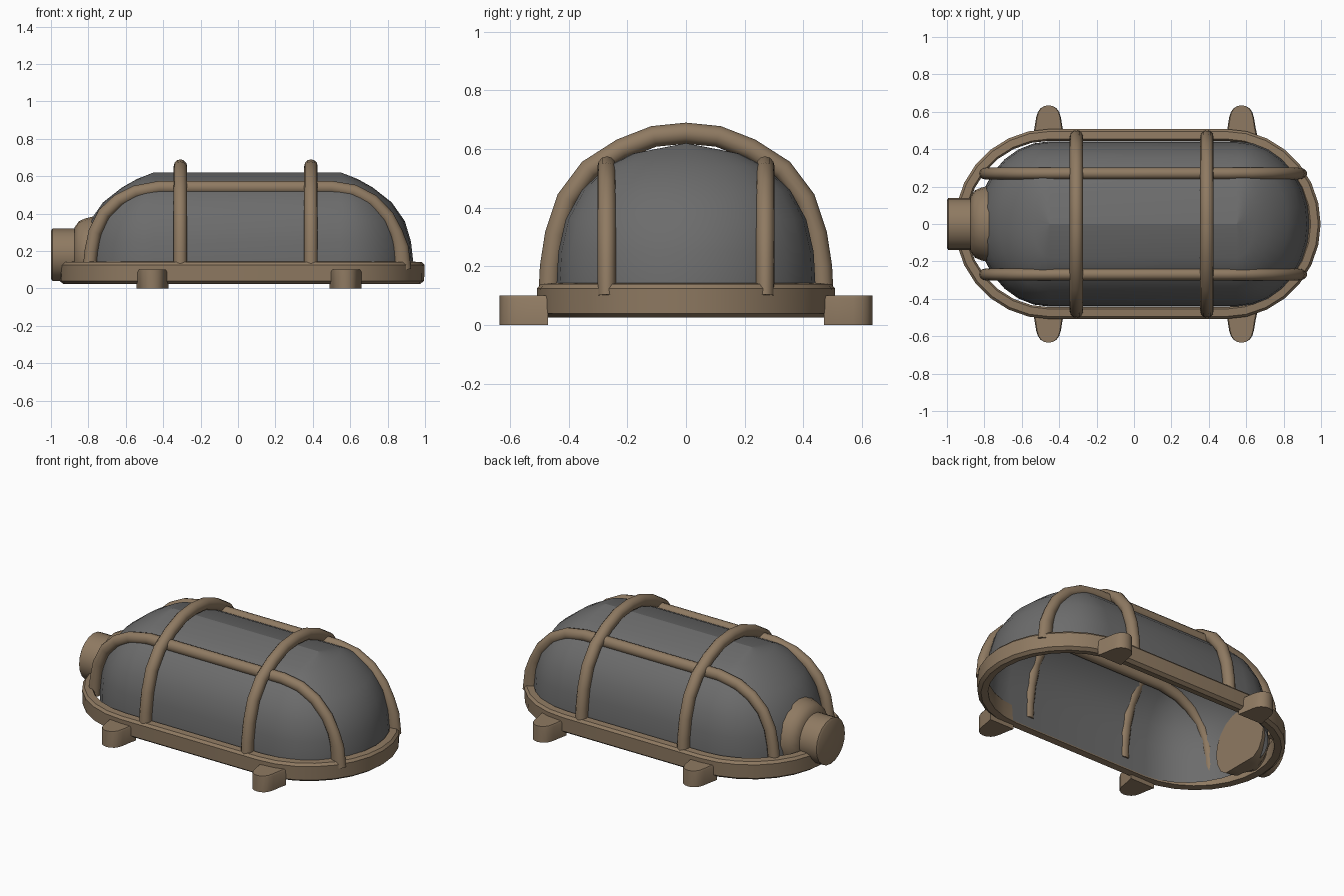
import bpy, bmesh, math
from mathutils import Vector

if "Cube" in bpy.data.objects:
    bpy.data.objects.remove(bpy.data.objects["Cube"])


def material(name, rgb):
    m = bpy.data.materials.new(name)
    m.diffuse_color = (*rgb, 1)
    m.use_nodes = True
    m.node_tree.nodes["Principled BSDF"].inputs["Base Color"].default_value = m.diffuse_color
    return m


BRONZE = material("brown metal", (0.275, 0.195, 0.122))
GLASS = material("grey glass", (0.15, 0.15, 0.15))


def finish(name, bm, mat, angle=40):
    bmesh.ops.remove_doubles(bm, verts=bm.verts, dist=1e-5)
    bmesh.ops.recalc_face_normals(bm, faces=bm.faces)
    me = bpy.data.meshes.new(name)
    bm.to_mesh(me)
    bm.free()
    me.materials.append(mat)
    ob = bpy.data.objects.new(name, me)
    bpy.context.collection.objects.link(ob)
    bpy.context.view_layer.objects.active = ob
    ob.select_set(True)
    bpy.ops.object.shade_smooth_by_angle(angle=math.radians(angle))
    ob.select_set(False)
    return ob


def loft(name, loops, mat, closed=False, caps=False, angle=40):
    """Skin a list of closed point loops."""
    bm = bmesh.new()
    rows = [[bm.verts.new(p) for p in loop] for loop in loops]
    n = len(rows[0])
    pairs = list(zip(rows, rows[1:])) + ([(rows[-1], rows[0])] if closed else [])
    for a, b in pairs:
        for i in range(n):
            j = (i + 1) % n
            bm.faces.new((a[i], a[j], b[j], b[i]))
    if caps:
        bm.faces.new(rows[0])
        bm.faces.new(rows[-1])
    return finish(name, bm, mat, angle)


def stadium(x0, x1, rx, ry, z, n=14):
    """Oblong loop: straight from x0 to x1, elliptical ends."""
    pts = []
    for cx, start in ((x1, -90), (x0, 90)):
        for i in range(n + 1):
            a = math.radians(start + 180 * i / n)
            pts.append((cx + rx * math.cos(a), ry * math.sin(a), z))
    return pts


def rod(name, path, side, r, ends=None):
    """Sweep a round section along a planar path."""
    path, side, loops = [Vector(p) for p in path], Vector(side), []
    for i, p in enumerate(path):
        t = (path[min(i + 1, len(path) - 1)] - path[max(i - 1, 0)]).normalized()
        up = side.cross(t)
        k = ends[i] if ends else 1
        loops.append([p + r * (side * math.cos(a) + up * k * math.sin(a))
                      for a in (2 * math.pi * s / 12 for s in range(12))])
    return loft(name, loops, BRONZE, caps=True, angle=50)


# Base rim
rim = [(0.485, 0.025), (0.505, 0.04), (0.508, 0.125), (0.495, 0.14),
       (0.455, 0.143), (0.445, 0.13), (0.445, 0.03)]
loft("base_rim", [stadium(-0.45, 0.49, r, r, z) for r, z in rim], BRONZE, closed=True)

# Glass dome, open underneath: (z, half width, end length)
dome = [(0.035, 0.442, 0.388), (0.14, 0.441, 0.387), (0.25, 0.435, 0.375),
        (0.36, 0.41, 0.342), (0.46, 0.355, 0.272), (0.54, 0.27, 0.17),
        (0.585, 0.18, 0.09), (0.62, 0.0, 0.0)]
bm_loops = [stadium(-0.45, 0.55, e, w, z) for z, w, e in dome[:-1]]
bm_loops.append(stadium(-0.45, 0.55, 0.0005, 0.0005, 0.62))
loft("glass_dome", bm_loops, GLASS, caps=False)
# trim strip closing the ridge of the dome
bm = bmesh.new()
bm.faces.new([bm.verts.new(p) for p in ((-0.45, -0.0005, 0.62), (0.55, -0.0005, 0.62),
                                        (0.55, 0.0005, 0.62), (-0.45, 0.0005, 0.62))])
finish("dome_ridge", bm, GLASS)

# Cross hoops
half = [(0.467, 0.1), (0.462, 0.2), (0.445, 0.31), (0.405, 0.43), (0.33, 0.53),
        (0.22, 0.6), (0.11, 0.643)]
hoop = [(-y, z) for y, z in half] + [(0, 0.654)] + [(y, z) for y, z in reversed(half)]
for i, x in enumerate((-0.308, 0.39)):
    rod(f"cross_hoop_{i + 1}", [(x, y, z) for y, z in hoop], (1, 0, 0), 0.036)

# Lengthwise guard bars
bar = [(-0.795, 0.1), (-0.785, 0.2), (-0.765, 0.3), (-0.715, 0.4), (-0.64, 0.47),
       (-0.55, 0.515), (-0.42, 0.54), (0.5, 0.54), (0.62, 0.52), (0.72, 0.468),
       (0.8, 0.385), (0.845, 0.3), (0.87, 0.22), (0.88, 0.1)]
thick = [1.1] * 12 + [1.3, 1.45]
for s, label in ((-1, "front"), (1, "back")):
    rod(f"{label}_guard_bar", [(x, 0.27 * s, z) for x, z in bar], (0, 1, 0), 0.032, thick)

# Mounting lugs with rounded tips
for s, label in ((-1, "front"), (1, "back")):
    for x, end in ((-0.457, "left"), (0.575, "right")):
        outline = [(-0.085, 0.47), (-0.075, 0.515), (-0.066, 0.57)]
        outline += [(-0.062 * math.cos(a), 0.575 + 0.06 * math.sin(a))
                    for a in (math.pi * k / 8 for k in range(1, 8))]
        outline += [(0.066, 0.57), (0.075, 0.515), (0.085, 0.47)]
        loft(f"{label}_{end}_lug",
             [[(x + u * k, s * v, z) for u, v in outline]
              for k, z in ((1, 0), (1, 0.09), (0.92, 0.1))], BRONZE, caps=True)


def turned(x, r, zc=0.18, floor=0.03, n=20):
    """Circle about the x axis, flattened at the floor height."""
    return [(x, r * math.cos(2 * math.pi * i / n),
             max(floor, zc + r * math.sin(2 * math.pi * i / n))) for i in range(n)]


# Cable entry: spout and flared boss
loft("cable_spout", [turned(x, r) for x, r in
                     ((-1.0, 0.128), (-0.992, 0.14), (-0.84, 0.14))], BRONZE, caps=True)
loft("cable_boss", [turned(x, r) for x, r in
                    ((-0.875, 0.145), (-0.85, 0.18), (-0.82, 0.193), (-0.775, 0.205))],
     BRONZE, caps=True)
